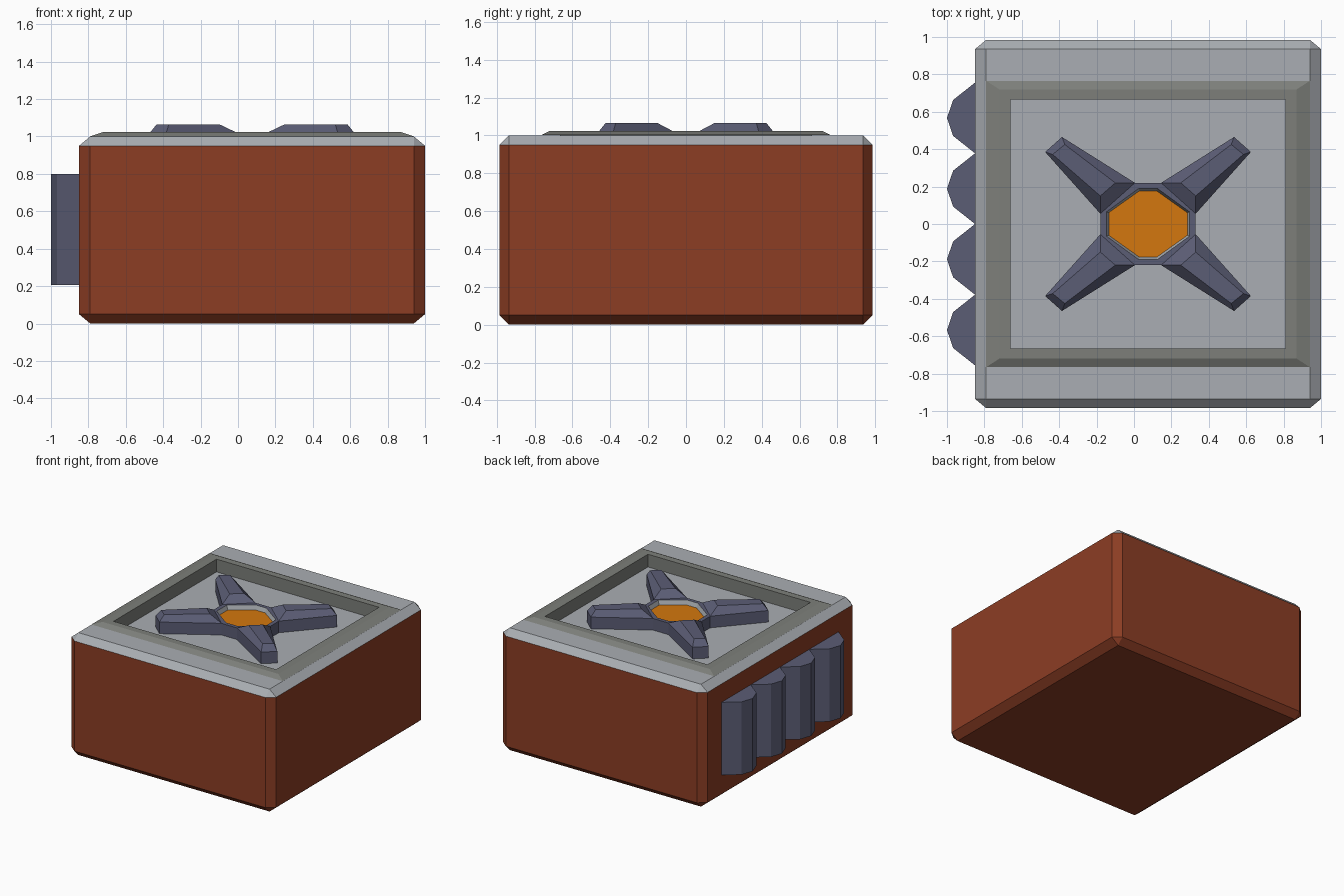
import bpy, bmesh

if "Cube" in bpy.data.objects:
    bpy.data.objects.remove(bpy.data.objects["Cube"])

CX = 0.075  # centre of the box in x


def material(name, rgb):
    lin = [((c / 255 + 0.055) / 1.055) ** 2.4 for c in rgb]
    m = bpy.data.materials.new(name)
    m.diffuse_color = (*lin, 1)
    m.use_nodes = True
    m.node_tree.nodes["Principled BSDF"].inputs["Base Color"].default_value = m.diffuse_color
    return m


RUST = material("rust red", (140, 61, 36))
LIGHT = material("light grey", (170, 174, 179))
FRAME = material("olive grey", (125, 127, 122))
SLATE = material("slate blue", (91, 93, 117))
ORANGE = material("orange", (211, 119, 14))


def octagon(hx, hy, cx, cy, z):
    """Rectangle outline with cut corners (cut of zero collapses to a rectangle)."""
    p = [(hx - cx, -hy), (hx, -hy + cy), (hx, hy - cy), (hx - cx, hy),
         (-hx + cx, hy), (-hx, hy - cy), (-hx, -hy + cy), (-hx + cx, -hy)]
    return [(x + CX, y, z) for x, y in p]


def loft(name, rings, mats, rule=None, caps=True):
    """Join successive rings with faces; rule picks a material slot per face."""
    bm = bmesh.new()
    vs = [[bm.verts.new(p) for p in r] for r in rings]
    n = len(vs[0])
    for a, b in zip(vs, vs[1:]):
        for i in range(n):
            j = (i + 1) % n
            bm.faces.new((a[i], a[j], b[j], b[i]))
    if caps:
        bm.faces.new(vs[0][::-1])
        bm.faces.new(vs[-1])
    bmesh.ops.remove_doubles(bm, verts=bm.verts, dist=1e-5)
    bmesh.ops.recalc_face_normals(bm, faces=bm.faces)
    if rule:
        for f in bm.faces:
            f.material_index = rule(f)
    me = bpy.data.meshes.new(name)
    bm.to_mesh(me)
    bm.free()
    for m in mats:
        me.materials.append(m)
    ob = bpy.data.objects.new(name, me)
    bpy.context.collection.objects.link(ob)
    return ob


# Chamfered box with a recess in its light top
FLOOR = 0.92
loft("box_body", [
    octagon(0.865, 0.935, 0, 0, 0),
    octagon(0.925, 0.985, 0.06, 0.05, 0.05),
    octagon(0.925, 0.985, 0.06, 0.05, 0.95),
    octagon(0.865, 0.935, 0, 0, 1.0),
    octagon(0.75, 0.68, 0, 0, 1.0),
    octagon(0.75, 0.68, 0, 0, FLOOR),
], [RUST, LIGHT], lambda f: int(f.calc_center_median().z > 0.9))

# Raised frame around the recess, including the recess walls
loft("top_frame", [
    octagon(0.865, 0.765, 0, 0, 1.001),
    octagon(0.795, 0.72, 0, 0, 1.024),
    octagon(0.735, 0.665, 0, 0, 1.024),
    octagon(0.735, 0.665, 0, 0, FLOOR - 0.005),
], [FRAME], caps=False)

# Hub ring, light hole lining and orange centre
HUB = 1.015
loft("hub_ring", [
    octagon(0.255, 0.22, 0.185, 0.165, FLOOR - 0.005),
    octagon(0.255, 0.22, 0.185, 0.165, HUB),
    octagon(0.222, 0.19, 0.172, 0.125, HUB),
], [SLATE], caps=False)
loft("hub_lining", [
    octagon(0.222, 0.19, 0.172, 0.125, HUB),
    octagon(0.208, 0.176, 0.163, 0.116, 0.975),
], [LIGHT], caps=False)
loft("hub_centre", [
    octagon(0.212, 0.18, 0.165, 0.118, 0.965),
    octagon(0.212, 0.18, 0.165, 0.118, 0.98),
], [ORANGE])

# Four chamfered arms, mirrored about the hub
outline = [(0.07, 0.22), (0.46, 0.465), (0.55, 0.385), (0.255, 0.055)]
plateau = [(0.175, 0.22), (0.445, 0.425), (0.51, 0.372), (0.255, 0.15)]
for sx, side in ((1, "right"), (-1, "left")):
    for sy, end in ((1, "back"), (-1, "front")):
        loft(f"arm_{end}_{side}", [
            [(CX + sx * x, sy * y, z) for x, y in pts]
            for pts, z in ((outline, FLOOR - 0.005), (outline, HUB), (plateau, 1.065))
        ], [SLATE])

# Row of four faceted ribs on the left side
rib = [(-0.84, -0.189), (-0.85, -0.189), (-0.967, -0.096), (-1.0, 0),
       (-0.967, 0.096), (-0.85, 0.189), (-0.84, 0.189)]
for i in range(4):
    y0 = -0.567 + 0.378 * i
    loft(f"side_rib_{i + 1}", [[(x, y + y0, z) for x, y in rib] for z in (0.205, 0.8)], [SLATE])
